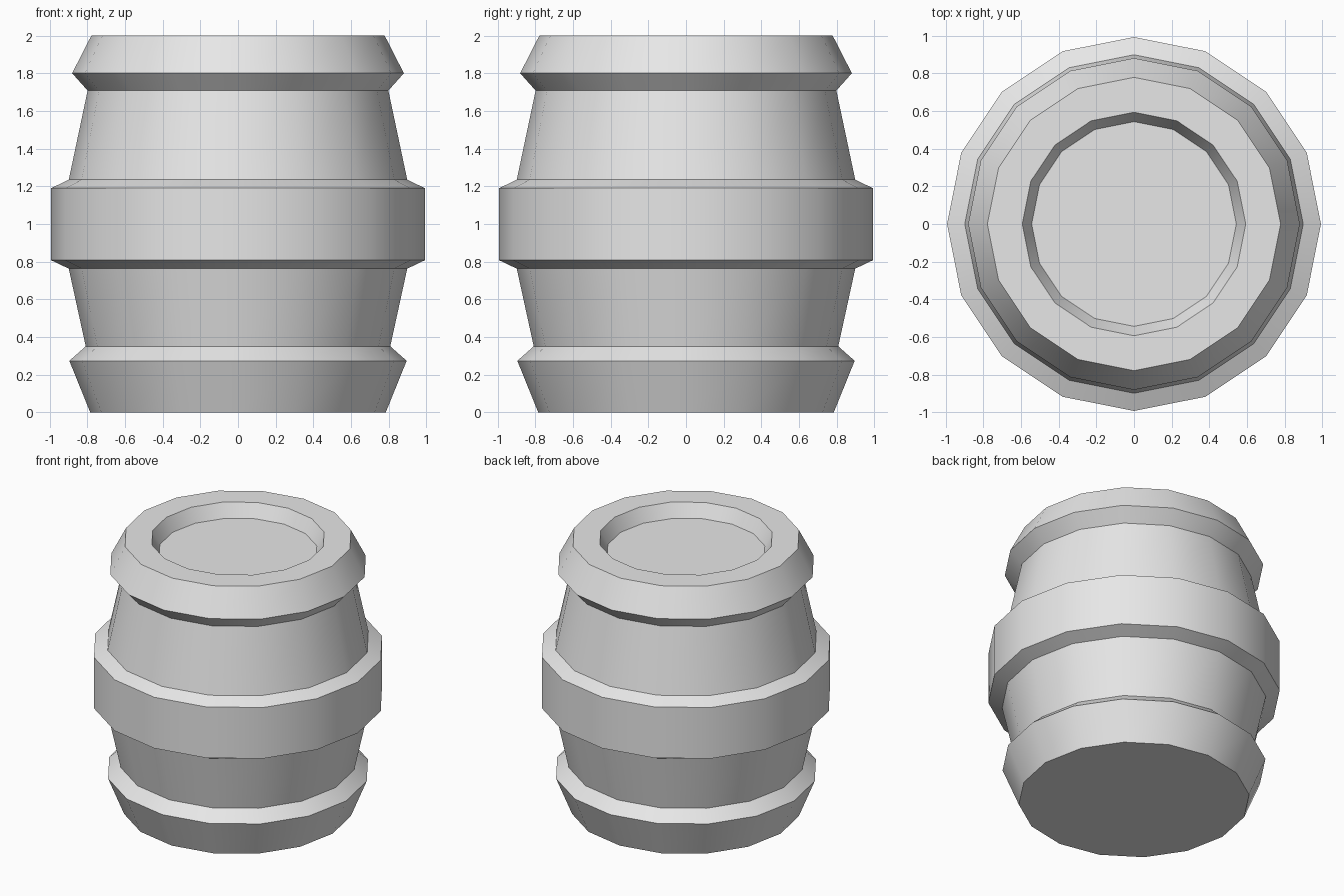
import bpy
import bmesh
from math import cos, sin, tau, radians

cube = bpy.data.objects.get("Cube")
if cube:
    bpy.data.objects.remove(cube, do_unlink=True)

SIDES = 16

# Barrel outline as (radius, height), from the base up and into the lid recess
PROFILE = [
    (0.784, 0.0), (0.895, 0.274), (0.808, 0.351),      # bottom hoop
    (0.898, 0.763),                                    # lower staves
    (0.992, 0.808), (0.992, 1.19), (0.898, 1.235),     # middle band
    (0.798, 1.708),                                    # upper staves
    (0.88, 1.8), (0.778, 2.0),                         # top hoop
    (0.593, 2.0), (0.543, 1.9),                        # rim and recess
]


def make_material(name, color):
    mat = bpy.data.materials.new(name)
    mat.use_nodes = True
    mat.diffuse_color = color
    mat.node_tree.nodes["Principled BSDF"].inputs["Base Color"].default_value = color
    return mat


def lathe(name, profile, mat):
    """Spin a profile around z and close both ends with flat caps."""
    bm = bmesh.new()
    rings = [[bm.verts.new((r * cos(tau * i / SIDES), r * sin(tau * i / SIDES), z))
              for i in range(SIDES)] for r, z in profile]
    for low, high in zip(rings, rings[1:]):
        for i in range(SIDES):
            j = (i + 1) % SIDES
            bm.faces.new((low[i], low[j], high[j], high[i]))
    bm.faces.new(reversed(rings[0]))
    bm.faces.new(rings[-1])
    mesh = bpy.data.meshes.new(name)
    bm.to_mesh(mesh)
    bm.free()
    mesh.materials.append(mat)
    obj = bpy.data.objects.new(name, mesh)
    bpy.context.collection.objects.link(obj)
    return obj


# Barrel: smooth around the sides, crisp at each hoop edge
barrel = lathe("barrel", PROFILE, make_material("plain_grey", (0.8, 0.8, 0.8, 1)))
bpy.ops.object.select_all(action="DESELECT")
barrel.select_set(True)
bpy.context.view_layer.objects.active = barrel
bpy.ops.object.shade_smooth_by_angle(angle=radians(30))
